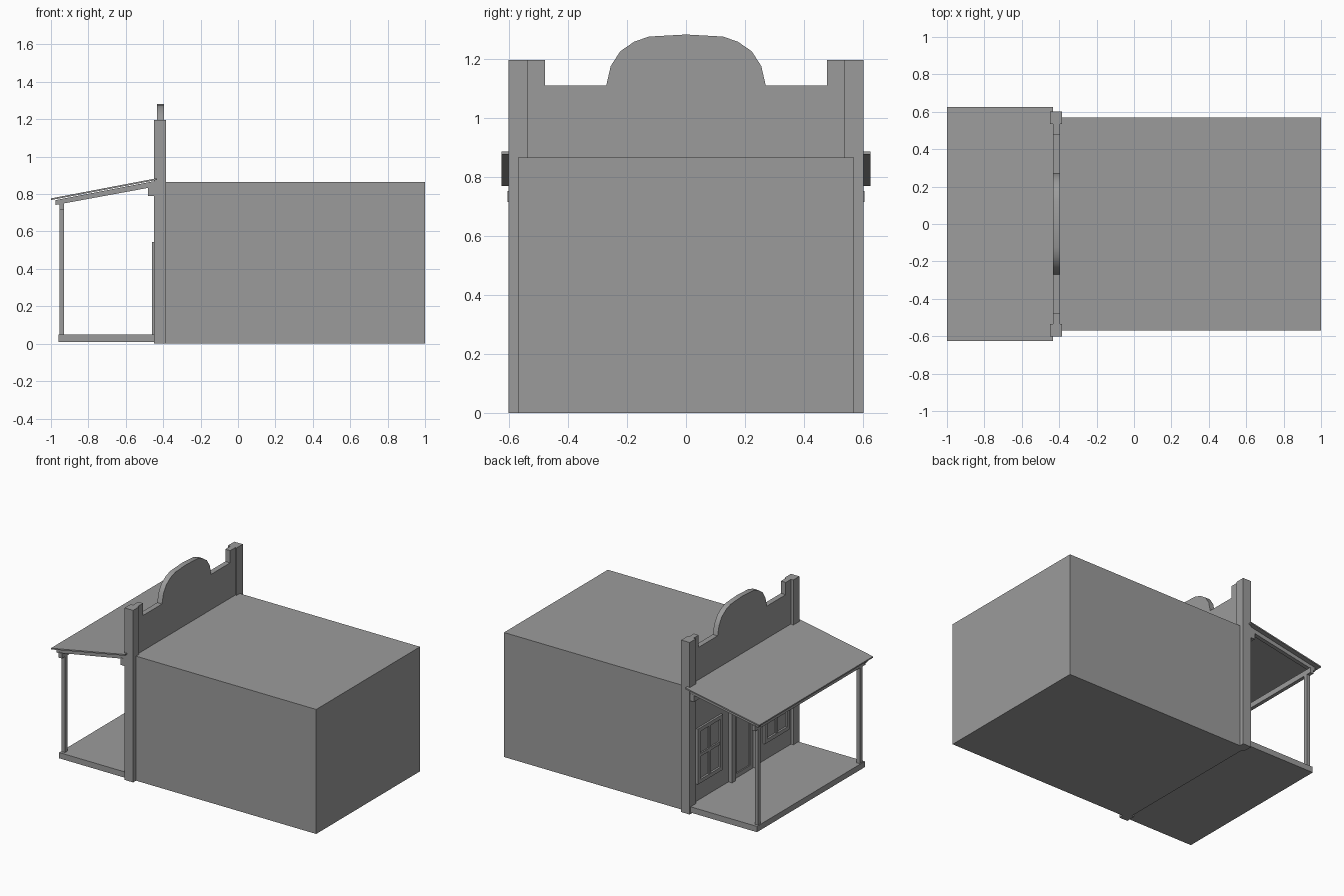
import bpy, bmesh, math
from mathutils import Vector

old = bpy.data.objects.get("Cube")
if old:
    bpy.data.objects.remove(old, do_unlink=True)

grey = bpy.data.materials.new("plain_grey")
grey.use_nodes = True
colour = (0.33, 0.33, 0.33, 1)
grey.diffuse_color = colour
grey.node_tree.nodes["Principled BSDF"].inputs["Base Color"].default_value = colour


def extrude(name, corners, shift):
    """Solid made by sweeping a flat outline along a vector."""
    bm = bmesh.new()
    face = bm.faces.new([bm.verts.new(c) for c in corners])
    swept = bmesh.ops.extrude_face_region(bm, geom=[face])["geom"]
    bmesh.ops.translate(bm, vec=Vector(shift),
                        verts=[v for v in swept if isinstance(v, bmesh.types.BMVert)])
    bmesh.ops.recalc_face_normals(bm, faces=bm.faces)
    mesh = bpy.data.meshes.new(name)
    bm.to_mesh(mesh)
    bm.free()
    mesh.materials.append(grey)
    ob = bpy.data.objects.new(name, mesh)
    bpy.context.collection.objects.link(ob)
    return ob


def box(name, x, y, z):
    base = [(x[0], y[0], z[0]), (x[1], y[0], z[0]), (x[1], y[1], z[0]), (x[0], y[1], z[0])]
    return extrude(name, base, (0, 0, z[1] - z[0]))


def side_profile(name, xz, y):
    return extrude(name, [(a, y[0], b) for a, b in xz], (0, y[1] - y[0], 0))


def frame(name, x, y, z, w):
    """Four bars around a rectangular opening."""
    for tag, a, b in (("left", y[1] - w, y[1]), ("right", y[0], y[0] + w)):
        box(f"{name}_{tag}", x, (a, b), z)
    for tag, a, b in (("top", z[1] - w, z[1]), ("bottom", z[0], z[0] + w)):
        box(f"{name}_{tag}", x, (y[0] + w, y[1] - w), (a, b))


# Main building block
box("main_building", (-0.40, 1.0), (-0.57, 0.57), (0, 0.865))

# Stepped and arched false front
half = [(0.60, 0), (0.60, 1.195), (0.478, 1.195), (0.478, 1.11), (0.27, 1.11),
        (0.255, 1.175), (0.223, 1.225), (0.175, 1.258), (0.125, 1.275)]
outline = half + [(0, 1.282)] + [(-y, z) for y, z in reversed(half)]
facade = extrude("false_front", [(-0.432, y, z) for y, z in outline], (0.037, 0, 0))
bpy.context.view_layer.objects.active = facade
facade.select_set(True)
bpy.ops.object.shade_smooth_by_angle(angle=math.radians(30))

# Porch floor
box("porch_floor", (-0.96, -0.43), (-0.592, 0.592), (0.01, 0.05))

# Sloping awning, its front beam and wall ledger
side_profile("awning", [(-1.0, 0.768), (-1.0, 0.777), (-0.432, 0.885), (-0.432, 0.876)],
             (-0.625, 0.625))
box("front_beam", (-0.955, -0.93), (-0.604, 0.604), (0.715, 0.752))
box("wall_ledger", (-0.482, -0.43), (-0.6, 0.6), (0.79, 0.84))

# Parts repeated on both sides
for tag, s in (("left", 1), ("right", -1)):
    box(f"pilaster_{tag}", (-0.45, -0.385), sorted((s * 0.535, s * 0.602)), (0, 1.195))
    box(f"porch_post_{tag}", (-0.955, -0.93), sorted((s * 0.545, s * 0.572)), (0.05, 0.72))
    side_profile(f"rafter_{tag}",
                 [(-0.975, 0.742), (-0.975, 0.768), (-0.432, 0.872), (-0.432, 0.842)],
                 sorted((s * 0.57, s * 0.598)))

    # Window with four panes
    y = sorted((s * 0.23, s * 0.505))
    mid = s * 0.3675
    frame(f"window_frame_{tag}", (-0.446, -0.43), y, (0.17, 0.555), 0.026)
    box(f"window_mullion_{tag}", (-0.442, -0.43), (mid - 0.01, mid + 0.01), (0.196, 0.529))
    box(f"window_crossbar_{tag}", (-0.442, -0.43), (y[0] + 0.026, y[1] - 0.026), (0.352, 0.373))

    # Door jamb
    box(f"door_jamb_{tag}", (-0.46, -0.43), sorted((s * 0.115, s * 0.15)), (0.05, 0.545))

# Door header and raised border
box("door_header", (-0.46, -0.43), (-0.115, 0.115), (0.51, 0.545))
frame("door_border", (-0.44, -0.43), (-0.105, 0.105), (0.05, 0.505), 0.03)
